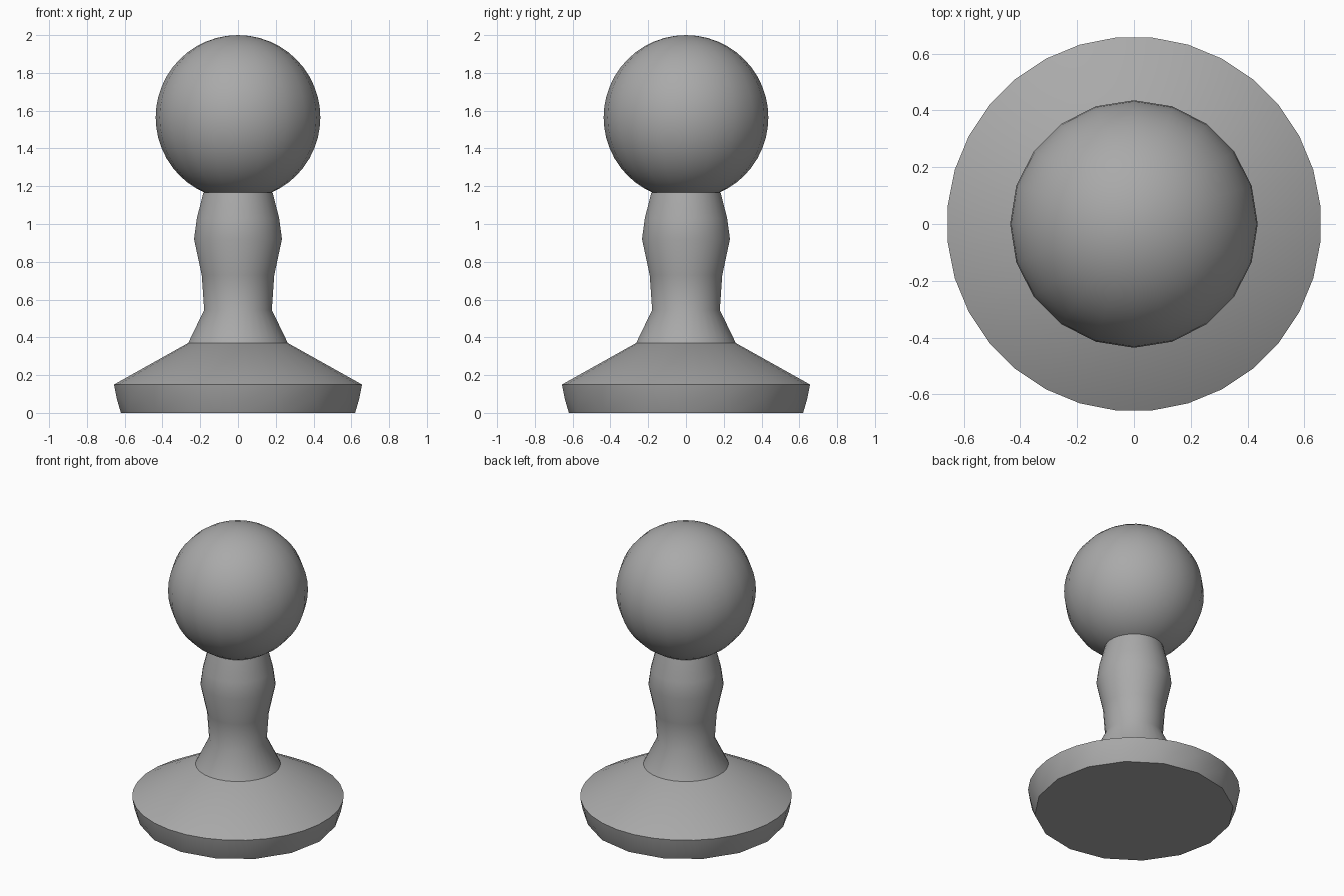
import bpy
import bmesh
from math import cos, sin, pi, radians

SIDES = 32

if "Cube" in bpy.data.objects:
    bpy.data.objects.remove(bpy.data.objects["Cube"], do_unlink=True)

grey = bpy.data.materials.new("plain grey")
grey.use_nodes = True
grey.diffuse_color = (0.4, 0.4, 0.4, 1)
bsdf = next(n for n in grey.node_tree.nodes if n.type == 'BSDF_PRINCIPLED')
bsdf.inputs["Base Color"].default_value = grey.diffuse_color


def ring(bm, radius, z, sides=SIDES, turn=0.5):
    """Add one circle of vertices, turned by a fraction of a side."""
    angles = [2 * pi * (i + turn) / sides for i in range(sides)]
    return [bm.verts.new((radius * cos(a), radius * sin(a), z)) for a in angles]


def join(bm, low, high):
    """Bridge two circles that have the same number of sides."""
    n = len(low)
    for i in range(n):
        k = (i + 1) % n
        bm.faces.new((low[i], low[k], high[k], high[i]))


def finish(bm, name, angle):
    bmesh.ops.recalc_face_normals(bm, faces=bm.faces[:])
    mesh = bpy.data.meshes.new(name)
    bm.to_mesh(mesh)
    bm.free()
    mesh.materials.append(grey)
    obj = bpy.data.objects.new(name, mesh)
    bpy.context.collection.objects.link(obj)
    bpy.ops.object.select_all(action='DESELECT')
    obj.select_set(True)
    bpy.context.view_layer.objects.active = obj
    bpy.ops.object.shade_smooth_by_angle(angle=radians(angle))
    return obj


# Base: coarse foot widening into a rounder rim, then a sloping top
bm = bmesh.new()
foot = ring(bm, 0.62, 0, SIDES // 2, 0)
side = ring(bm, 0.645, 0.075)
rim = ring(bm, 0.66, 0.15)
collar = ring(bm, 0.265, 0.37)
bm.faces.new(foot)
bm.faces.new(collar)
for j, v in enumerate(foot):
    w = foot[(j + 1) % len(foot)]
    bm.faces.new((v, side[2 * j], side[2 * j - 1]))
    bm.faces.new((v, w, side[2 * j + 1], side[2 * j]))
join(bm, side, rim)
join(bm, rim, collar)
finish(bm, "base", 30)

# Neck: turned profile from the base collar up to the ball
profile = [(0.265, 0.37), (0.18, 0.545), (0.193, 0.73),
           (0.234, 0.92), (0.219, 1.03), (0.184, 1.168)]
bm = bmesh.new()
rings = [ring(bm, r, z) for r, z in profile]
for low, high in zip(rings, rings[1:]):
    join(bm, low, high)
bm.faces.new(rings[0])
bm.faces.new(rings[-1])
finish(bm, "neck", 40)

# Ball on top
bm = bmesh.new()
bmesh.ops.create_uvsphere(bm, u_segments=20, v_segments=24, radius=0.436)
bmesh.ops.translate(bm, verts=bm.verts, vec=(0, 0, 1.564))
finish(bm, "ball", 40)
